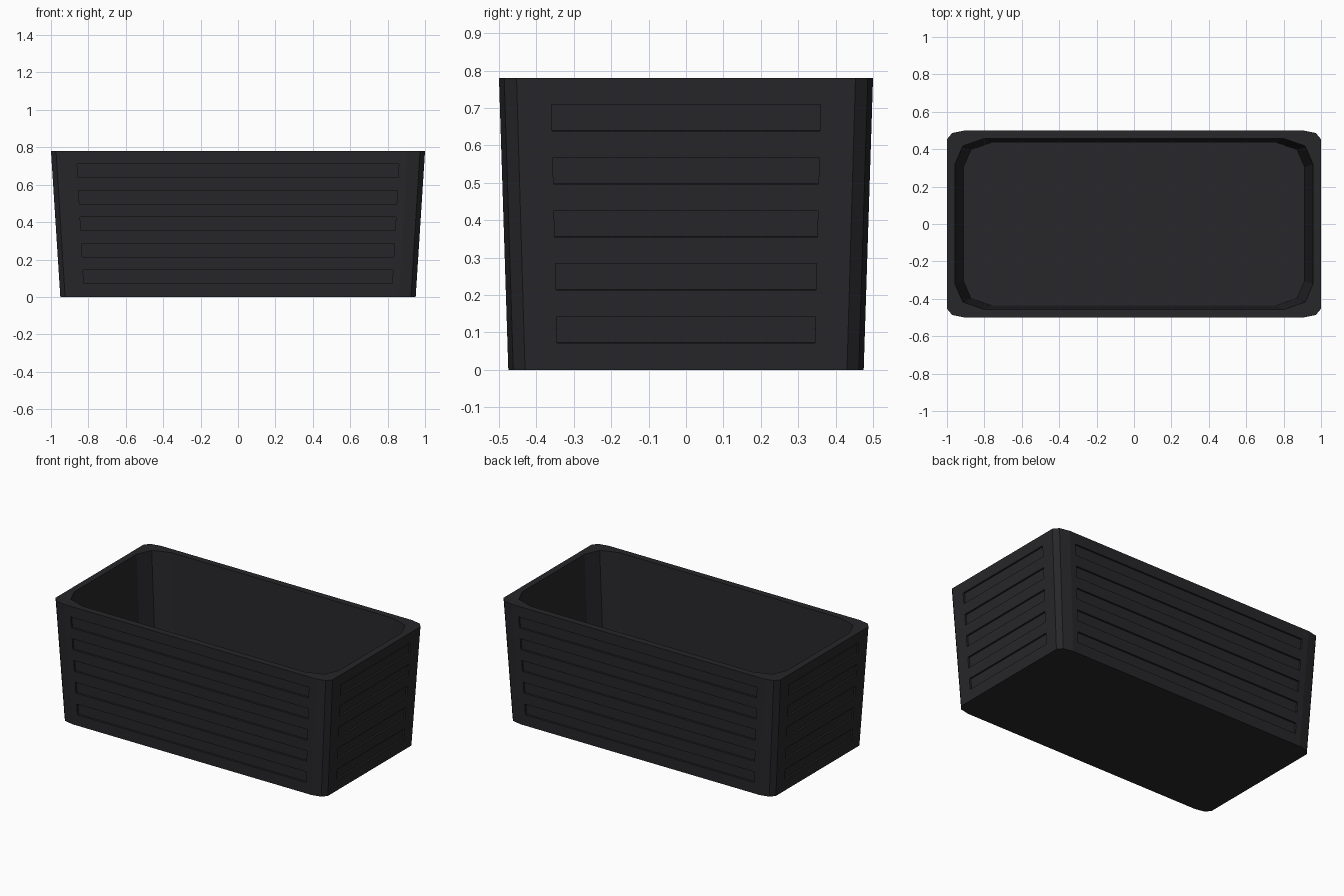
import bpy, bmesh

if "Cube" in bpy.data.objects:
    bpy.data.objects.remove(bpy.data.objects["Cube"])

HEIGHT, FLOOR, TAPER, DEPTH = 0.78, 0.04, 0.95, 0.012


def outline(quarter):
    """Mirror a quarter profile (from +x towards +y) into a full loop."""
    half = quarter + [(-x, y) for x, y in reversed(quarter)]
    return half + [(-x, -y) for x, y in half]


def ring(bm, pts, z):
    s = TAPER + (1 - TAPER) * z / HEIGHT
    return [bm.verts.new((x * s, y * s, z)) for x, y in pts]


def bridge(bm, a, b):
    n = len(a)
    return [bm.faces.new((a[i], a[(i + 1) % n], b[(i + 1) % n], b[i])) for i in range(n)]


outer = outline([(1, .361), (1, .453), (.973, .486), (.906, .5), (.864, .5)])
inner = outline([(.957, .28), (.957, .32), (.915, .417), (.80, .457), (.70, .457)])

bm = bmesh.new()

# Tapered outer wall, with a ring at every slot edge
levels = [0]
for k in range(5):
    z = 0.072 + 0.1417 * k
    levels += [z, z + 0.071]
levels.append(HEIGHT)
rings = [ring(bm, outer, z) for z in levels]
slots = []
for k in range(len(rings) - 1):
    faces = bridge(bm, rings[k], rings[k + 1])
    if k % 2:
        slots += faces[4::5]

# Rim, inner wall, floor and underside
inner_top, inner_floor = ring(bm, inner, HEIGHT), ring(bm, inner, FLOOR)
bridge(bm, rings[-1], inner_top)
bridge(bm, inner_top, inner_floor)
bm.faces.new(inner_floor)
bm.faces.new(list(reversed(rings[0])))
bm.normal_update()

# Recessed horizontal slots on all four sides
for f in slots:
    push = f.normal * -DEPTH
    new = bmesh.ops.extrude_discrete_faces(bm, faces=[f])["faces"][0]
    bmesh.ops.translate(bm, vec=push, verts=new.verts[:])
bmesh.ops.recalc_face_normals(bm, faces=bm.faces[:])

mesh = bpy.data.meshes.new("planter_box")
bm.to_mesh(mesh)
bm.free()
box = bpy.data.objects.new("planter_box", mesh)
bpy.context.collection.objects.link(box)

mat = bpy.data.materials.new("dark_plastic")
mat.diffuse_color = (0.02, 0.02, 0.023, 1)
mat.use_nodes = True
mat.node_tree.nodes["Principled BSDF"].inputs["Base Color"].default_value = mat.diffuse_color
mesh.materials.append(mat)
